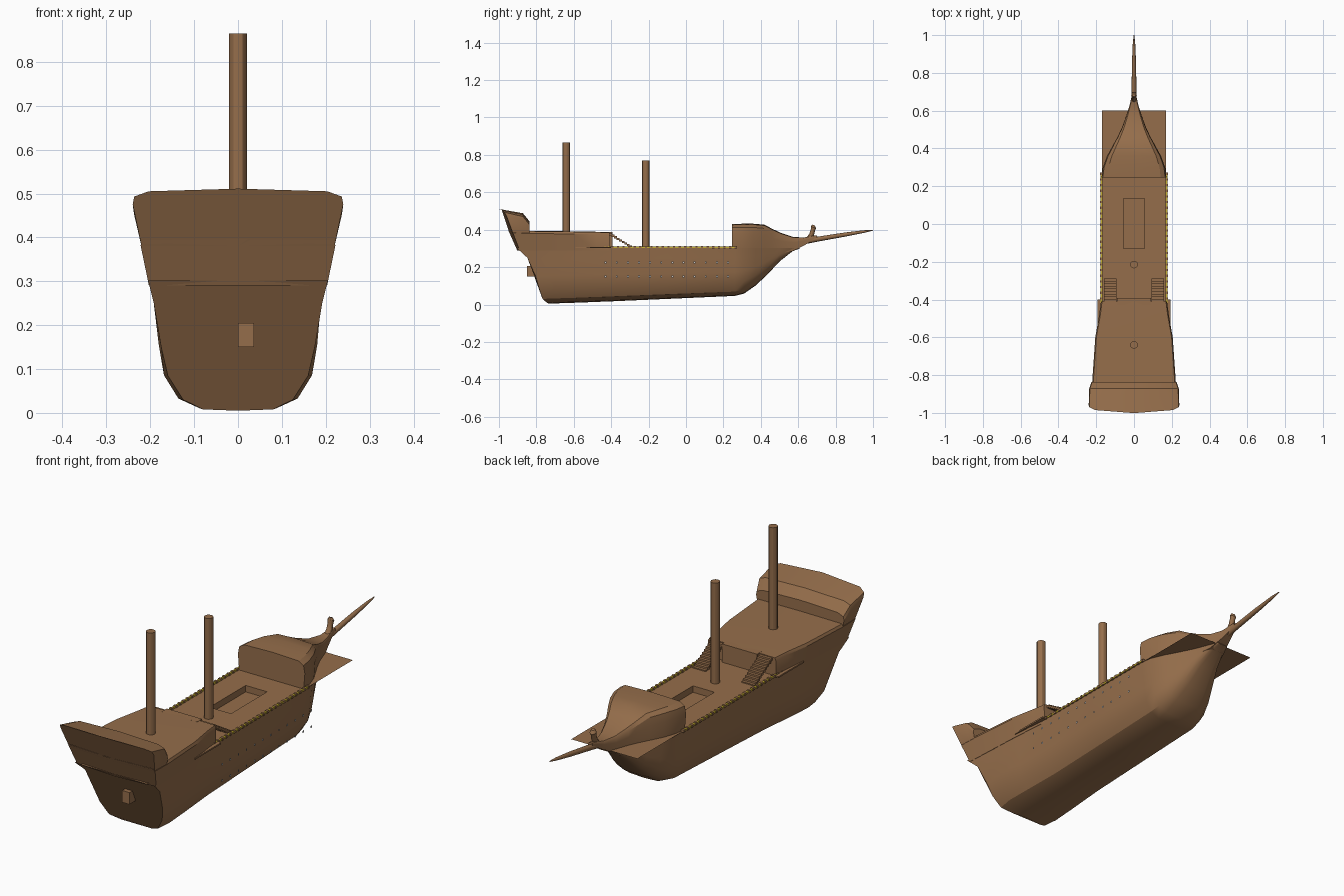
import bpy, bmesh, math
from mathutils import Vector

if "Cube" in bpy.data.objects:
    bpy.data.objects.remove(bpy.data.objects["Cube"])


def material(name, rgb):
    m = bpy.data.materials.new(name)
    m.diffuse_color = (*rgb, 1)
    m.use_nodes = True
    m.node_tree.nodes["Principled BSDF"].inputs["Base Color"].default_value = m.diffuse_color
    return m


WOOD = material("wood", (0.30, 0.155, 0.07))
GOLD = material("gold", (0.60, 0.45, 0.03))
PALE = material("pale_metal", (0.6, 0.6, 0.6))


def finish(name, bm, mat=WOOD, angle=30, fix_normals=True):
    if fix_normals:
        bmesh.ops.recalc_face_normals(bm, faces=bm.faces)
    me = bpy.data.meshes.new(name)
    bm.to_mesh(me)
    bm.free()
    me.materials.append(mat)
    ob = bpy.data.objects.new(name, me)
    bpy.context.collection.objects.link(ob)
    bpy.context.view_layer.objects.active = ob
    ob.select_set(True)
    bpy.ops.object.shade_smooth_by_angle(angle=math.radians(angle))
    ob.select_set(False)
    return ob


def skin(bm, rings, gap=None):
    """Bridge equal rings of points and cap both ends; gap leaves one strip open."""
    rings = [[bm.verts.new(p) for p in r] for r in rings]
    n = len(rings[0])
    for a, b in zip(rings, rings[1:]):
        for i in range(n):
            if i != gap:
                j = (i + 1) % n
                bm.faces.new((a[i], a[j], b[j], b[i]))
    bm.faces.new(rings[0])
    bm.faces.new(rings[-1])


def loft(name, halves):
    """Skin half sections (centre bottom -> top), mirrored across x = 0."""
    bm = bmesh.new()
    closed = halves[0][-1][0] < 1e-5
    skin(bm, [list(h) + [(-x, y, z) for x, y, z in reversed(h) if x > 1e-5] for h in halves],
         None if closed else len(halves[0]) - 1)
    return finish(name, bm)


def add_box(bm, lo, hi):
    r = bmesh.ops.create_cube(bm, size=1)
    lo, hi = Vector(lo), Vector(hi)
    for v in r["verts"]:
        v.co = (lo + hi) / 2 + Vector([a * b for a, b in zip(v.co, hi - lo)])


def pole(name, stops, sides=12):
    """Tapered round bar on the centre plane through (y, z, radius) stops."""
    bm = bmesh.new()
    axis = Vector((0, stops[-1][0] - stops[0][0], stops[-1][1] - stops[0][1])).normalized()
    u, v = Vector((1, 0, 0)), axis.cross(Vector((1, 0, 0)))
    turns = [2 * math.pi * k / sides for k in range(sides)]
    skin(bm, [[Vector((0, y, z)) + r * (math.cos(t) * u + math.sin(t) * v) for t in turns]
              for y, z, r in stops])
    return finish(name, bm)


# hull: raked stern section, then (y, half width, keel z) stations to the bow
DECK = 0.302
SHAPE = [(0, 0), (.45, .015), (.70, .09), (.87, .27), (.93, .5), (.97, .8), (1, 1)]
stern = [(0, -.73, .005), (.08, -.742, .008), (.125, -.767, .03), (.16, -.785, .085),
         (.175, -.803, .15), (.192, -.848, .25), (.205, -.905, DECK)]
stations = [(-.70, .194, .006), (-.58, .187, .01), (-.40, .174, .017), (-.1, .172, .03),
            (.26, .171, .046), (.31, .163, .058), (.37, .138, .10), (.43, .105, .155),
            (.50, .07, .23), (.57, .042, .285), (.61, .026, .30)]
hull = [stern] + [[(w * f, y, k + (DECK - k) * t) for f, t in SHAPE] for y, w, k in stations]
# flat-bottomed transom: the stern cap is built as its own strips by mirroring each level
loft("hull", hull)

# main deck sheet with a sunken hatch
bm = bmesh.new()
xs, ys = (-.17, -.055, .055, .17), (-.91, -.13, .135, .60)
grid = [[bm.verts.new((x, y, DECK)) for y in ys] for x in xs]
for i in range(3):
    for j in range(3):
        f = bm.faces.new((grid[i][j], grid[i + 1][j], grid[i + 1][j + 1], grid[i][j + 1]))
        if i == j == 1:
            hatch = f
floor = bmesh.ops.extrude_discrete_faces(bm, faces=[hatch])["faces"][0]
for v in floor.verts:
    v.co.z -= .03
finish("main_deck", bm, fix_normals=False)


# raised stern decks follow the rake of the transom
def raked(x, z):
    return -.908 - (z - .302) * .445 + .025 * (x / .24) ** 4


def quarter(y, wb, wt, zt):
    return [(0, y, .29), (wb, y, .29), (wt, y, zt - .012), (wt - .006, y, zt), (0, y, zt + .002)]


qd = [quarter(*s) for s in [(-.41, .174, .175, .385), (-.48, .180, .184, .387),
                            (-.60, .189, .205, .389), (-.83, .200, .221, .392)]]
qd.append([(x, raked(x, z), z) for x, _, z in quarter(0, .203, .222, .394)])
loft("quarterdeck", qd)
bm = bmesh.new()
add_box(bm, (-.09, -.43, .30), (.09, -.393, .387))
finish("cabin_front", bm)


def poop(y, w, zt):
    return [(0, y, .38), (.220, y, .38), (w, y, zt - .035), (w * .985, y, zt - .018),
            (w * .85, y, zt - .006), (0, y, zt)]


pd = [poop(-.837, .226, .445), poop(-.872, .237, .488)]
pd.append([(x, raked(x, z), z) for x, _, z in poop(0, .24, .511)])
loft("poop_deck", pd)

# forecastle tapering into the beak: (y, half width, bottom z, top z)
fore = [(.245, .172, .295, .43), (.30, .165, .295, .432), (.36, .143, .29, .432),
        (.42, .11, .285, .427), (.46, .088, .28, .405), (.51, .064, .275, .382),
        (.57, .042, .285, .362), (.63, .023, .315, .358), (.67, .014, .338, .366),
        (.70, .010, .352, .37)]


def fore_section(y, w, b, t):
    shape = [(0, 0), (.96, 0), (1, .6), (.96, .86), (.82, .97), (0, 1)]
    return [(w * f, y, b + (t - b) * h) for f, h in shape]


loft("forecastle", [fore_section(*s) for s in fore])

# figurehead post, bowsprit and masts
pole("figurehead", [(.655, .35, .014), (.672, .375, .013), (.679, .40, .012),
                    (.682, .412, .015), (.681, .425, .008)])
pole("bowsprit", [(.60, .330, .014), (.70, .349, .013), (.85, .374, .011),
                  (.95, .39, .007), (1.0, .397, .002)])
for name, y, z0, z1 in [("stern_mast", -.64, .37, .865), ("main_mast", -.215, .28, .77)]:
    pole(name, [(y, z0, .02), (y, z1, .02)])

# two stairs up to the quarterdeck
bm = bmesh.new()
for s in (-1, 1):
    for i in range(10):
        y, z = -.275 - i * .0135, .307 + i * .0083
        x0, x1 = sorted((s * .092, s * .158))
        add_box(bm, (x0, y - .0145, z - .012), (x1, y, z))
finish("stairs", bm)

# gilded side rails with small posts, and wooden rail ends
gold, brown = bmesh.new(), bmesh.new()
for s in (-1, 1):
    def span(a, b):
        return sorted((s * a, s * b))
    x0, x1 = span(.168, .177)
    add_box(gold, (x0, -.50, .302), (x1, .27, .310))
    x0, x1 = span(.166, .179)
    for i in range(26):
        y = -.49 + i * .03
        add_box(brown, (x0, y, .300), (x1, y + .012, .312))
    x0, x1 = span(.17, .194)
    add_box(brown, (x0, -.59, .301), (x1, -.40, .308))
finish("side_rails", gold, GOLD)
finish("rail_posts", brown)

# gun port plates: two rows standing off the starboard side
bm = bmesh.new()
for z in (.15, .225):
    for i in range(12):
        y, r = -.43 + i * .0595, .005
        bm.faces.new([bm.verts.new((.22, y + a * r, z + b * r))
                      for a, b in ((-1, -1), (1, -1), (1, 1), (-1, 1))])
finish("gun_ports", bm, PALE, fix_normals=False)

# small stern hatch cover
bm = bmesh.new()
add_box(bm, (0, -.85, .15), (.037, -.79, .205))
finish("stern_hatch", bm)
